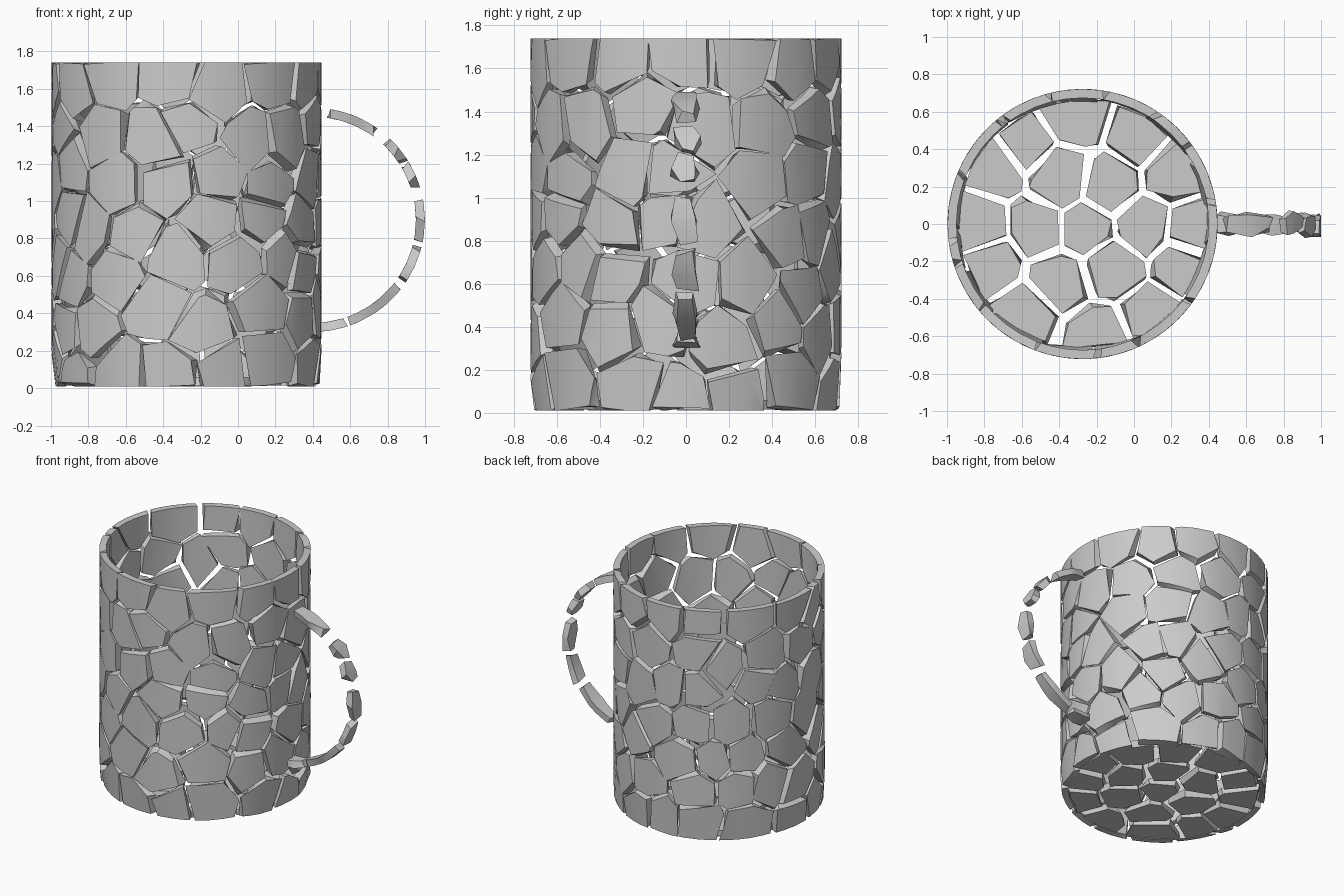
import bpy, bmesh, math, random
from mathutils import Vector

if "Cube" in bpy.data.objects:
    bpy.data.objects.remove(bpy.data.objects["Cube"])

random.seed(7)
CX, R, T, H = -0.275, 0.722, 0.048, 1.75     # mug axis, radius, wall thickness, height
L = 2 * math.pi * R


def jit(a):
    return random.uniform(-a, a)


def clip(poly, mid, n):
    """Keep the side of a 2D polygon behind the line through mid with normal n."""
    out = []
    for a, b in zip(poly, poly[1:] + poly[:1]):
        da, db = (a - mid).dot(n), (b - mid).dot(n)
        if da <= 0:
            out.append(a)
        if da * db < 0:
            out.append(a.lerp(b, da / (da - db)))
    return out


def cell(seed, others, poly):
    """Voronoi cell of a seed, without tiny edges."""
    for o in others:
        if 1e-5 < (o - seed).length < 1.2 and poly:
            poly = clip(poly, (o + seed) / 2, o - seed)
    return [p for i, p in enumerate(poly) if (p - poly[i - 1]).length > 0.04]


def add_shard(bm, poly, d0, d1, scale, wobble, place, step=None):
    """Shrunken slab with slanted broken edges, cut into strips and bent into place."""
    if len(poly) < 3:
        return
    c = sum(poly, Vector((0, 0))) / len(poly)
    sh = bmesh.new()
    rings = []
    for d in (d0, d1):
        ring = []
        for p in poly:
            q = c + (p - c) * scale
            ring.append(sh.verts.new((q.x + jit(wobble), q.y + jit(wobble), d)))
        rings.append(ring)
    n = len(poly)
    sh.faces.new(rings[0][::-1])
    sh.faces.new(rings[1])
    for i in range(n):
        j = (i + 1) % n
        sh.faces.new((rings[0][i], rings[0][j], rings[1][j], rings[1][i]))
    if step:
        xs = [v.co.x for v in sh.verts]
        for k in range(math.ceil(min(xs) / step), math.floor(max(xs) / step) + 1):
            bmesh.ops.bisect_plane(sh, geom=sh.verts[:] + sh.edges[:] + sh.faces[:],
                                   plane_co=(k * step, 0, 0), plane_no=(1, 0, 0), dist=0.0005)
    for v in sh.verts:
        v.co = place(v.co)
    bmesh.ops.recalc_face_normals(sh, faces=sh.faces[:])
    tmp = bpy.data.meshes.new("tmp")
    sh.to_mesh(tmp)
    sh.free()
    bm.from_mesh(tmp)
    bpy.data.meshes.remove(tmp)


def finish(bm, name):
    me = bpy.data.meshes.new(name)
    bm.to_mesh(me)
    bm.free()
    ob = bpy.data.objects.new(name, me)
    bpy.context.collection.objects.link(ob)
    bpy.ops.object.select_all(action='DESELECT')
    ob.select_set(True)
    bpy.context.view_layer.objects.active = ob
    bpy.ops.object.shade_smooth_by_angle(angle=math.radians(35))
    return ob


# Wall: cells on the unrolled cylinder, bent round with a rounded foot
def bend_wall(p):
    z = min(max(p.y, 0.01), 1.74)
    r = R + p.z
    if z < 0.06:
        r -= 0.05 * (1 - math.sqrt(max(0, 1 - ((0.06 - z) / 0.06) ** 2)))
    a = p.x / R
    return Vector((CX + r * math.cos(a), r * math.sin(a), z))


COLS, ROWS = 15, 7
seeds = [Vector(((i + 0.5 * (j % 2)) * L / COLS + jit(0.09), (j + 0.5) * H / ROWS + jit(0.075)))
         for i in range(COLS) for j in range(ROWS)]
wrapped = [s + Vector((k * L, 0)) for s in seeds for k in (-1, 0, 1)]
wall = bmesh.new()
for s in seeds:
    box = [Vector((s.x - 0.5, 0)), Vector((s.x + 0.5, 0)),
           Vector((s.x + 0.5, H + 0.015)), Vector((s.x - 0.5, H + 0.015))]
    add_shard(wall, cell(s, wrapped, box), -T, 0, 0.9, 0.022, bend_wall, L / 48)
finish(wall, "mug_wall_shards")

# Floor: cells of a disc
floor_seeds = [Vector((jit(0.03), jit(0.03)))]
for count, rad in ((6, 0.29), (12, 0.57)):
    for k in range(count):
        a = 2 * math.pi * k / count + jit(0.16)
        floor_seeds.append(Vector((math.cos(a), math.sin(a))) * (rad + jit(0.05)))
disc = [Vector((math.cos(k * math.pi / 12), math.sin(k * math.pi / 12))) * 0.69 for k in range(24)]
floor = bmesh.new()
for s in floor_seeds:
    add_shard(floor, cell(s, floor_seeds, disc), 0.015, 0.06, 0.84, 0.018,
              lambda p: Vector((CX + p.x, p.y, p.z)))
finish(floor, "mug_floor_shards")


# Handle: a flat band on an arc, broken into separate pieces
HR = 0.575


def bend_handle(p):
    a, r = p.x / HR, HR + p.z
    return Vector((min(0.4 + r * math.cos(a), 1.0), p.y, 0.9 + r * math.sin(a)))


handle = bmesh.new()
for a0, a1 in ((-88, -72), (-70, -38), (-34, -15), (-11, 10), (17, 30), (33, 46), (55, 82)):
    s0, s1 = math.radians(a0) * HR, math.radians(a1) * HR
    m = (s0 + s1) / 2
    outline = [Vector(q) for q in ((s0, -0.03), (m + jit(0.03), -0.06), (s1, -0.045),
                                   (s1, 0.03), (m + jit(0.03), 0.06), (s0, 0.045))]
    add_shard(handle, outline, -0.024, 0.024, 0.97, 0.018, bend_handle, HR / 7)
finish(handle, "mug_handle_shards")
